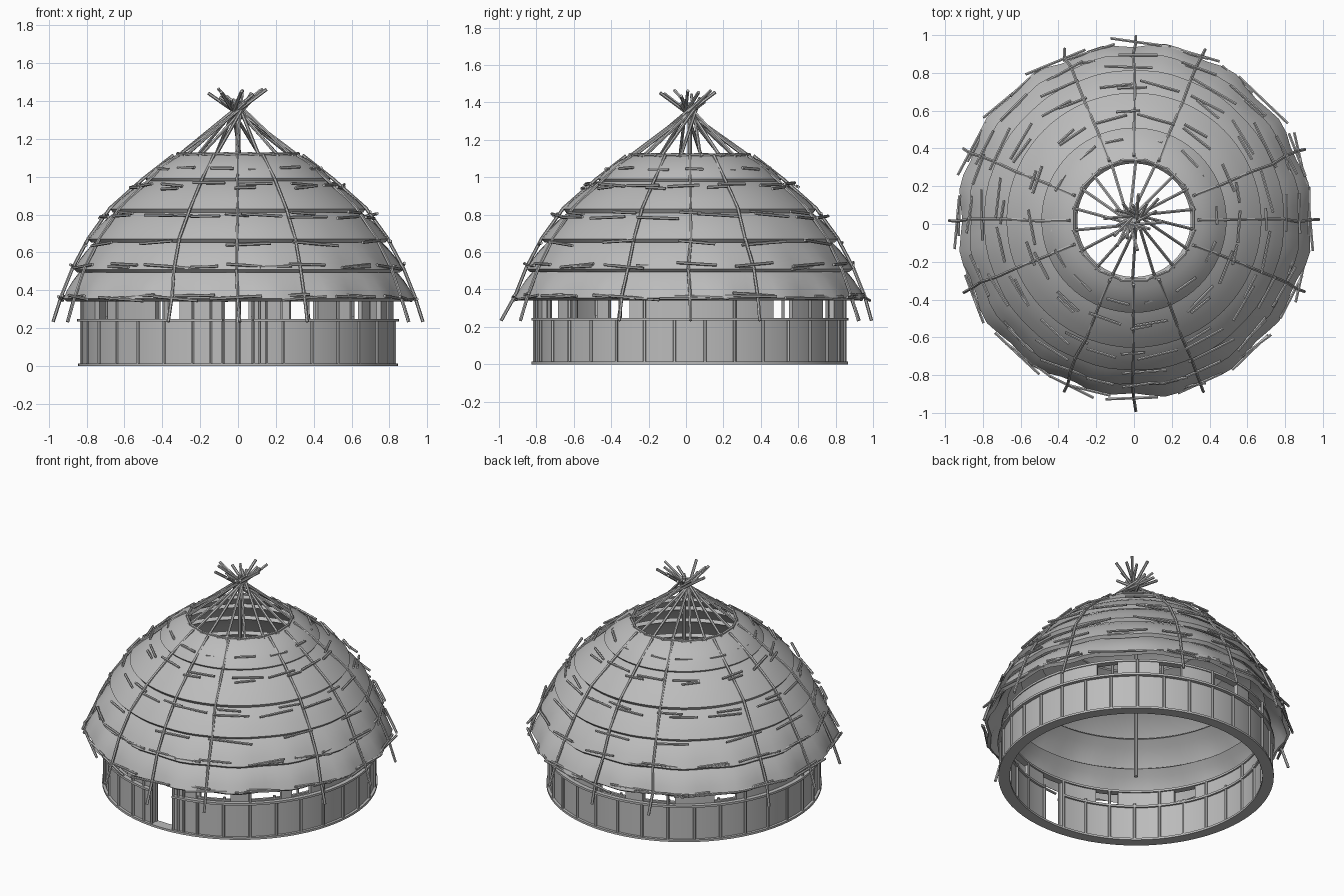
import bpy, bmesh, math, random
from mathutils import Vector

if "Cube" in bpy.data.objects:
    bpy.data.objects.remove(bpy.data.objects["Cube"])

random.seed(4)
CY = 0.02                                   # hut axis sits slightly behind centre
mat = bpy.data.materials.new("plain_grey")
mat.diffuse_color = (0.5, 0.5, 0.5, 1)
mat.use_nodes = True
mat.node_tree.nodes["Principled BSDF"].inputs["Base Color"].default_value = mat.diffuse_color


def pt(a, r, z):
    """Point at azimuth a in degrees (0 = front, 90 = right)."""
    a = math.radians(a)
    return Vector((r * math.sin(a), CY - r * math.cos(a), z))


def finish(bm, name, smooth=True):
    bmesh.ops.recalc_face_normals(bm, faces=bm.faces)
    me = bpy.data.meshes.new(name)
    bm.to_mesh(me)
    bm.free()
    ob = bpy.data.objects.new(name, me)
    bpy.context.collection.objects.link(ob)
    me.materials.append(mat)
    if smooth:
        bpy.ops.object.select_all(action='DESELECT')
        ob.select_set(True)
        bpy.context.view_layer.objects.active = ob
        bpy.ops.object.shade_smooth_by_angle(angle=math.radians(35))
    return ob


def band(bm, prof, a0=0, a1=360, wave=None):
    """Sweep a closed (r, z) profile around the axis."""
    full = a1 - a0 >= 360
    n = max(2, round((a1 - a0) / 5))
    rings = []
    for i in range(n if full else n + 1):
        a = a0 + (a1 - a0) * i / n
        rings.append([bm.verts.new(pt(a, r + (wave(a, z) if wave else 0), z)) for r, z in prof])
    m = len(prof)
    for i in range(n):
        A, B = rings[i], rings[(i + 1) % len(rings)]
        for j in range(m):
            k = (j + 1) % m
            bm.faces.new((A[j], A[k], B[k], B[j]))
    if not full:
        bm.faces.new(rings[0])
        bm.faces.new(rings[-1])


def box_prof(r0, r1, z0, z1):
    return [(r0, z0), (r1, z0), (r1, z1), (r0, z1)]


def stick(bm, p, q, r=0.009, sides=6):
    d = q - p
    M = d.to_track_quat('Z', 'Y').to_matrix().to_4x4()
    M.translation = (p + q) / 2
    bmesh.ops.create_cone(bm, cap_ends=True, segments=sides, radius1=r, radius2=r,
                          depth=d.length, matrix=M)


# base ring
bm = bmesh.new()
band(bm, box_prof(0.775, 0.845, 0, 0.014))
finish(bm, "base_ring")

# lower wall with a door gap at the front
bm = bmesh.new()
band(bm, box_prof(0.79, 0.828, 0.0, 0.238), 5.5, 354.5)
finish(bm, "lower_wall")

# upper wall panels between the window openings
bm = bmesh.new()
openings = [(-5.5, 5.5), (16, 31), (40, 53), (58, 67), (123, 132), (150, 160), (176, 189),
            (197, 211), (228, 238), (293, 303), (328, 338), (354.5, 365)]
for (s, e), (s2, e2) in zip(openings, openings[1:]):
    band(bm, box_prof(0.795, 0.822, 0.236, 0.35), e, s2)
finish(bm, "upper_wall_panels")

# rails along the wall
bm = bmesh.new()
band(bm, box_prof(0.822, 0.85, 0.234, 0.248), 5.5, 354.5)
band(bm, box_prof(0.778, 0.795, 0.234, 0.248), 5.5, 354.5)
band(bm, box_prof(0.785, 0.828, 0.342, 0.356))
finish(bm, "wall_rails")

# wall posts outside and inside
bm = bmesh.new()
for i in range(32):
    a = 5.6 + i * 348.8 / 31
    h = 0.35 if i % 3 == 0 or i == 31 else 0.24
    stick(bm, pt(a, 0.832, 0), pt(a, 0.832, h), 0.009)
    stick(bm, pt(a, 0.786, 0), pt(a, 0.786, 0.34 if i % 2 else 0.26), 0.009)
for a in (8, 10.5, 350):
    stick(bm, pt(a, 0.832, 0), pt(a, 0.832, 0.35), 0.008)
finish(bm, "wall_posts")

# centre pole
bm = bmesh.new()
stick(bm, pt(0, 0, 0), pt(0, 0, 1.40), 0.013, 10)
finish(bm, "centre_pole")

# five overlapping roof tiers: (top r, top z, bottom r, bottom z, waviness)
tiers = [(0.315, 1.118, 0.49, 0.99, 0.0), (0.44, 1.0, 0.675, 0.83, 0.0),
         (0.60, 0.845, 0.795, 0.67, 0.002), (0.72, 0.685, 0.875, 0.51, 0.008),
         (0.81, 0.525, 0.93, 0.355, 0.014)]
for n, (r0, z0, r1, z1, w) in enumerate(tiers):
    dr, dz = r1 - r0, z0 - z1
    L = math.hypot(dr, dz)
    nx, nz = dz / L, dr / L                 # outward normal of the slope
    out, inn = [], []
    for k in range(5):
        t = k / 4
        bulge = 0.014 * 4 * t * (1 - t)
        r, z = r0 + dr * t + nx * bulge, z0 - dz * t + nz * bulge
        out.append((r, z))
        inn.append((r - nx * 0.025, z - nz * 0.025))

    def wave(a, z, w=w, z0=z0, dz=dz):
        t = max(0, min(1, (z0 - z) / dz))
        return t * w * (math.cos(math.radians(16 * a + 180)) + 0.5 * math.sin(math.radians(5 * a)))
    bm = bmesh.new()
    band(bm, out + inn[::-1], wave=wave)
    finish(bm, "roof_tier_%d" % (n + 1))

# long poles running down over the roof
bm = bmesh.new()
path = [(0.34, 1.115), (0.50, 0.99), (0.675, 0.835), (0.79, 0.675),
        (0.875, 0.515), (0.935, 0.365), (0.975, 0.24)]
for i in range(16):
    if i % 4 == 2:
        continue
    a = i * 22.5
    tail = {0: 0.03, 8: -0.005}.get(i, 0)
    pts = []
    for k, (r, z) in enumerate(path):
        pts.append(pt(a + random.uniform(-0.6, 0.6), r + (tail if k == 6 else 0), z))
    for p, q in zip(pts, pts[1:]):
        stick(bm, p, q + (q - p).normalized() * 0.008, 0.009)
finish(bm, "roof_poles")

# short cross sticks lashed around the tiers: (radius, z, count, length)
bm = bmesh.new()
rows = [(0.935, 0.36, 16, 0.32), (0.925, 0.367, 14, 0.26), (0.872, 0.53, 16, 0.22),
        (0.865, 0.522, 12, 0.15), (0.805, 0.65, 12, 0.24), (0.722, 0.79, 16, 0.20),
        (0.70, 0.805, 12, 0.14), (0.55, 0.96, 14, 0.18), (0.57, 0.945, 10, 0.12),
        (0.435, 1.042, 14, 0.11)]
for j, (r, z, n, length) in enumerate(rows):
    for i in range(n):
        a = 360 * (i + (j % 2) * 0.5) / n + random.uniform(-4, 4)
        mid = pt(a, r + random.uniform(-0.006, 0.008), z + random.uniform(-0.008, 0.008))
        ar = math.radians(a)
        t = Vector((math.cos(ar), math.sin(ar), random.uniform(-0.09, 0.09)))
        rad = Vector((math.sin(ar), -math.cos(ar), 0)) * random.uniform(-0.12, 0.12)
        half = (t + rad) * length * random.uniform(0.4, 0.58)
        stick(bm, mid - half, mid + half, 0.008)
finish(bm, "roof_cross_sticks")

# ring of sticks around the smoke hole
bm = bmesh.new()
for i in range(16):
    a = i * 22.5
    stick(bm, pt(a - 13, 0.325, 1.117), pt(a + 13, 0.325, 1.122), 0.008)
finish(bm, "smoke_hole_ring")

# rafters crossing at the peak
bm = bmesh.new()
for i in range(18):
    a = i * 20 + random.uniform(-2, 2)
    p = pt(a, 0.33, 1.105)
    cross = pt(a + random.uniform(60, 120), random.uniform(0.01, 0.035), 1.35 + random.uniform(-0.02, 0.02))
    d = (cross - p).normalized()
    stick(bm, p, cross + d * random.uniform(0.05, 0.2), 0.009)
finish(bm, "peak_rafters")
